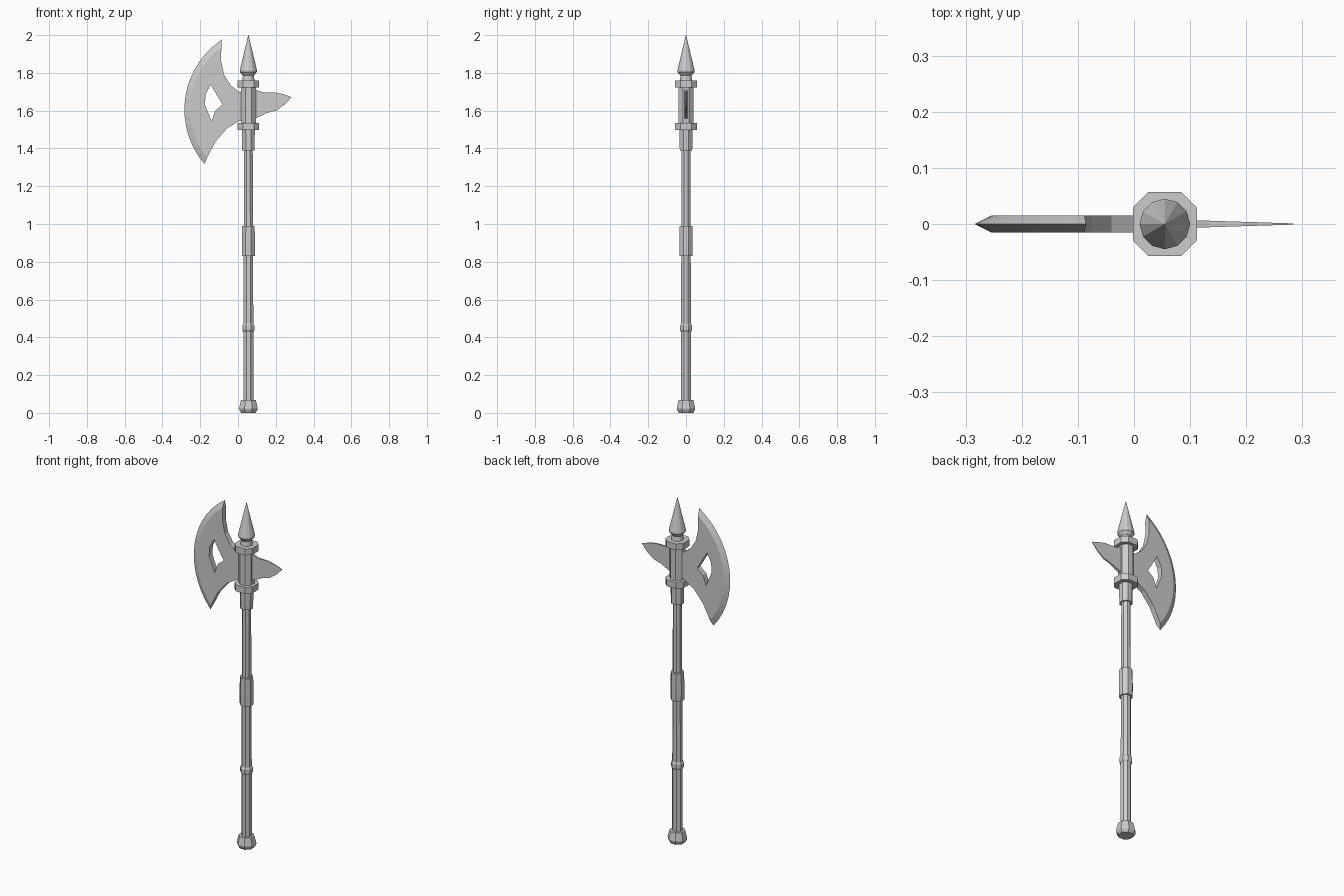
import bpy, bmesh
from math import cos, sin, pi, atan2, hypot

if "Cube" in bpy.data.objects:
    bpy.data.objects.remove(bpy.data.objects["Cube"])

AX = 0.055  # x of the pole axis


def finish(name, bm):
    bmesh.ops.recalc_face_normals(bm, faces=bm.faces)
    me = bpy.data.meshes.new(name)
    bm.to_mesh(me)
    bm.free()
    ob = bpy.data.objects.new(name, me)
    bpy.context.collection.objects.link(ob)
    return ob


def octagon(r, k=0.414):
    c = k * r
    return [(r, -c), (r, c), (c, r), (-c, r), (-r, c), (-r, -c), (-c, -r), (c, -r)]


def circle(r, n=12):
    return [(r * cos(2 * pi * i / n), r * sin(2 * pi * i / n)) for i in range(n)]


def stack(name, profile, section=octagon):
    """Loft cross-sections up the pole axis; profile is (radius, z) pairs."""
    bm = bmesh.new()
    rings = [[bm.verts.new((AX + x, y, z)) for x, y in section(r)] for r, z in profile]
    n = len(rings[0])
    for a, b in zip(rings, rings[1:]):
        for i in range(n):
            j = (i + 1) % n
            bm.faces.new((a[i], a[j], b[j], b[i]))
    bm.faces.new(rings[0][::-1])
    bm.faces.new(rings[-1])
    return finish(name, bm)


# pole, grip and pommel
stack("pommel", [(0.038, 0), (0.048, 0.018), (0.049, 0.026), (0.039, 0.068)])
stack("lower_pole", [(0.026, 0.05), (0.026, 0.428), (0.032, 0.438), (0.032, 0.462),
                     (0.026, 0.472), (0.025, 0.85)])
stack("middle_grip", [(0.034, 0.83), (0.035, 0.90), (0.033, 0.99)])
stack("upper_pole", [(0.024, 0.97), (0.023, 1.41)])
stack("socket_collar", [(0.033, 1.39), (0.034, 1.51)])

# head core between two flanges
stack("head_core", [(0.039, 1.52), (0.039, 1.735)])
for name, z in (("lower_flange", 1.498), ("upper_flange", 1.722)):
    stack(name, [(0.057, z), (0.057, z + 0.037)], lambda r: octagon(r, 0.52))

# top spike
stack("top_spike", [(0.034, 1.75), (0.029, 1.785), (0.045, 1.805), (0.045, 1.815), (0.0008, 2.0)], circle)

# axe blade: two flat pierced cheeks joined by a bevelled cutting edge
CX, CZ, R, T, N = 0.16, 1.606, 0.444, 0.015, 14
tip_top, tip_low = (-0.085, 1.976), (-0.177, 1.317)


def arc(r, p, q):
    a0 = atan2(p[1] - CZ, p[0] - CX) % (2 * pi)
    a1 = atan2(q[1] - CZ, q[0] - CX) % (2 * pi)
    return [(CX + r * cos(a0 + (a1 - a0) * i / N), CZ + r * sin(a0 + (a1 - a0) * i / N))
            for i in range(N + 1)]


edge = arc(R, tip_top, tip_low)
inner = arc(R - 0.03, (-0.087, 1.935), (-0.163, 1.35))
back = [(-0.12, 1.435), (-0.06, 1.505), (0.005, 1.545), (0.05, 1.55),
        (0.05, 1.70), (0.005, 1.70), (-0.04, 1.735), (-0.074, 1.79), (-0.089, 1.86)]
hole = [(-0.145, 1.738), (-0.082, 1.632), (-0.12, 1.60), (-0.14, 1.545),
        (-0.175, 1.632), (-0.172, 1.685)]

bm = bmesh.new()
sides = []
for y in (-T, T):
    outer = [bm.verts.new((x, y, z)) for x, z in inner + back]
    pierce = [bm.verts.new((x, y, z)) for x, z in hole]
    rim = [bm.edges.new((l[i - 1], l[i])) for l in (outer, pierce) for i in range(len(l))]
    bmesh.ops.triangle_fill(bm, use_beauty=True, edges=rim, normal=(0, 1 if y > 0 else -1, 0))
    sides.append((outer, pierce))
(fo, fh), (bo, bh) = sides
sharp = [bm.verts.new((x, 0, z)) for x, z in edge]
for i in range(N):
    for o in (fo, bo):
        bm.faces.new((o[i], o[i + 1], sharp[i + 1], sharp[i]))
for i in range(N, len(fo)):
    j = (i + 1) % len(fo)
    bm.faces.new((fo[i], fo[j], bo[j], bo[i]))
for i in range(len(fh)):
    bm.faces.new((fh[i - 1], fh[i], bh[i], bh[i - 1]))
for k in (0, N):
    bm.faces.new((fo[k], sharp[k], bo[k]))
finish("axe_blade", bm)

# rear beak, thinning toward its point
beak = [(0.06, 1.715), (0.095, 1.71), (0.135, 1.697), (0.195, 1.697), (0.24, 1.687), (0.284, 1.672),
        (0.25, 1.635), (0.205, 1.602), (0.16, 1.59), (0.095, 1.56), (0.06, 1.55)]
bm = bmesh.new()
f, b = [[bm.verts.new((x, s * (0.001 + 0.032 * (0.285 - x)), z)) for x, z in beak] for s in (-1, 1)]
bm.faces.new(f)
bm.faces.new(b[::-1])
for i in range(len(f)):
    bm.faces.new((f[i - 1], f[i], b[i], b[i - 1]))
finish("rear_beak", bm)
